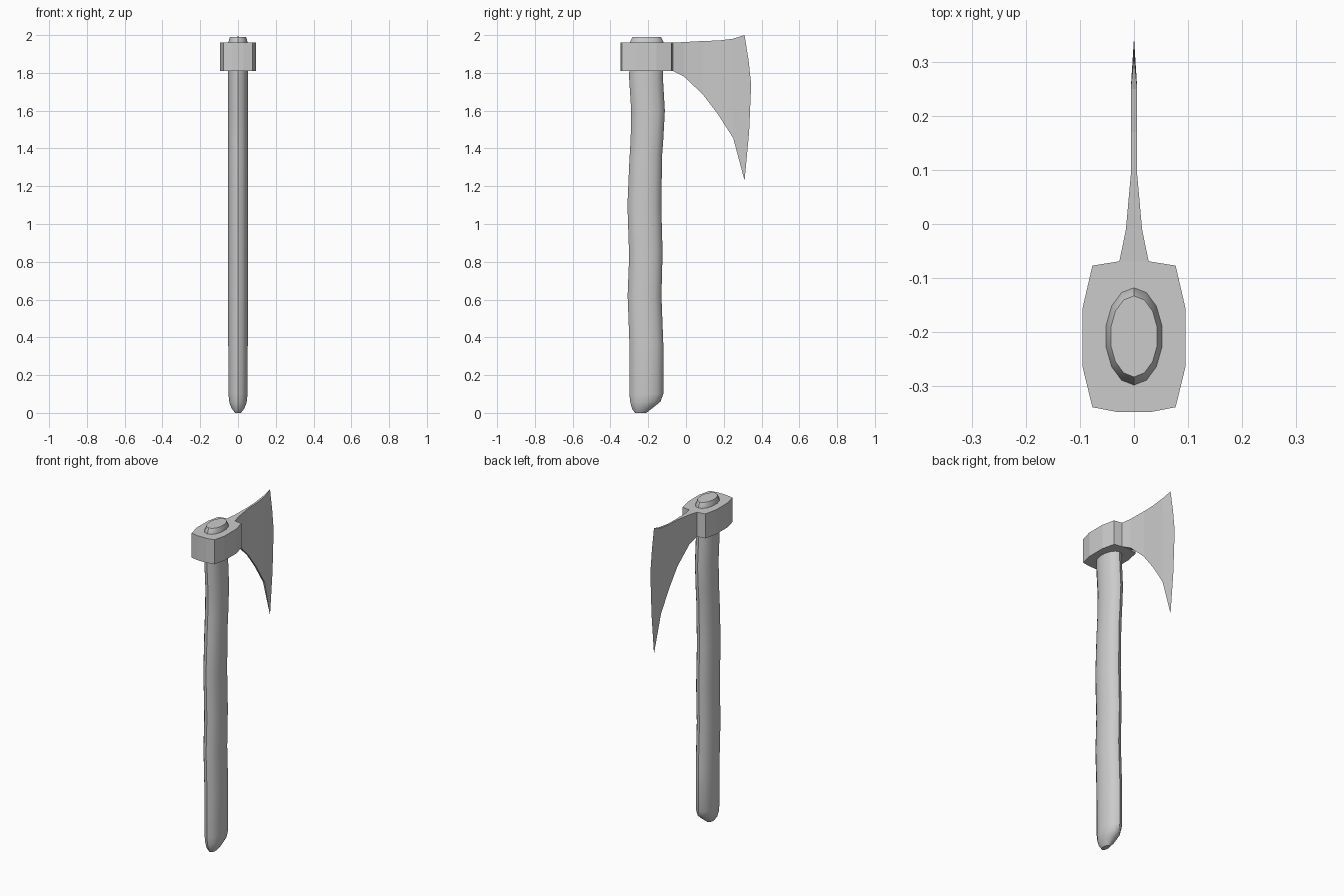
import bpy, bmesh
from math import sin, cos, pi, radians

if "Cube" in bpy.data.objects:
    bpy.data.objects.remove(bpy.data.objects["Cube"])


def loft(name, rings, smooth=False):
    """Bridge closed rings of points and cap both ends."""
    bm = bmesh.new()
    loops = [[bm.verts.new(p) for p in ring] for ring in rings]
    n = len(loops[0])
    for a, b in zip(loops, loops[1:]):
        for i in range(n):
            j = (i + 1) % n
            bm.faces.new((a[i], a[j], b[j], b[i]))
    bm.faces.new(loops[0])
    if smooth:
        bm.faces.new(loops[-1])
    bmesh.ops.remove_doubles(bm, verts=bm.verts, dist=0.0001)
    bmesh.ops.recalc_face_normals(bm, faces=bm.faces)
    mesh = bpy.data.meshes.new(name)
    bm.to_mesh(mesh)
    bm.free()
    ob = bpy.data.objects.new(name, mesh)
    bpy.context.collection.objects.link(ob)
    if smooth:
        bpy.ops.object.select_all(action='DESELECT')
        ob.select_set(True)
        bpy.context.view_layer.objects.active = ob
        bpy.ops.object.shade_smooth_by_angle(angle=radians(35))
    return ob


# Handle: gently wavy oval shaft; back y, back z, front y, front z, half width
shaft = [
    (-.270, .00, -.210, .00, .016),
    (-.285, .02, -.165, .035, .036),
    (-.295, .055, -.135, .06, .047),
    (-.300, .10, -.120, .10, .052),
    (-.300, .38, -.120, .36, .053),
    (-.309, .62, -.130, .62, .053),
    (-.301, .83, -.124, .85, .053),
    (-.310, 1.10, -.131, 1.10, .053),
    (-.300, 1.33, -.126, 1.37, .053),
    (-.293, 1.45, -.120, 1.45, .053),
    (-.290, 1.60, -.112, 1.60, .053),
    (-.301, 1.77, -.122, 1.77, .053),
    (-.298, 1.96, -.118, 1.96, .053),
    (-.283, 1.99, -.133, 1.99, .044),
]
SIDES = 14


def oval(ya, za, yb, zb, hx):
    ring = []
    for i in range(SIDES):
        a = 2 * pi * i / SIDES
        t = (1 + cos(a)) / 2
        ring.append((hx * sin(a), ya + (yb - ya) * t, za + (zb - za) * t))
    return ring


loft("handle", [oval(*s) for s in shaft], smooth=True)

# Axe head: collar flowing into the blade; y, top z, bottom z, half thickness
columns = [
    (-.348, 1.96, 1.81, .030),
    (-.339, 1.96, 1.81, .077),
    (-.265, 1.96, 1.81, .095),
    (-.155, 1.96, 1.81, .095),
    (-.077, 1.96, 1.81, .077),
    (-.069, 1.96, 1.81, .027),
    (-.010, 1.963, 1.78, .015),
    (.090, 1.969, 1.685, .006),
    (.170, 1.971, 1.58, .006),
    (.250, 1.981, 1.455, .006),
    (.310, 2.00, 1.23, .000),
]
# Row positions from top to bottom, and the bulge of the cutting edge there
rows = [(0, 0), (.17, .021), (.34, .035), (.67, .024), (1, 0)]


def section(y, top, bottom, hx):
    bulge = 1 if hx == 0 else 0
    side = [(hx, y + bulge * b, top + (bottom - top) * t) for t, b in rows]
    return side + [(-x, yy, z) for x, yy, z in reversed(side)]


loft("axe_head", [section(*c) for c in columns])
